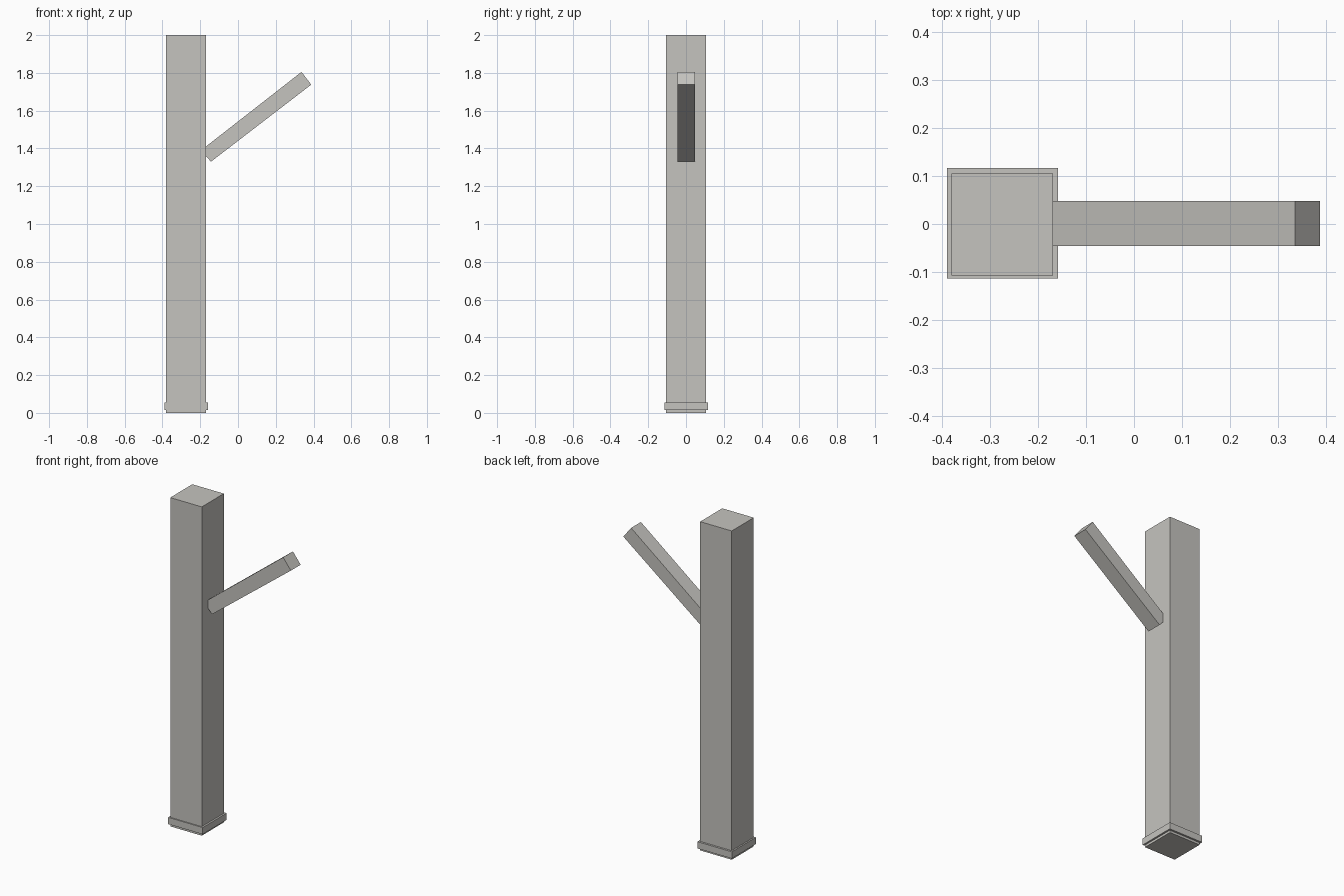
import bpy

cube = bpy.data.objects.get("Cube")
if cube:
    bpy.data.objects.remove(cube, do_unlink=True)

# Single weathered grey
grey = bpy.data.materials.new("weathered_grey")
grey.use_nodes = True
colour = (0.56, 0.55, 0.52, 1)
grey.diffuse_color = colour
grey.node_tree.nodes["Principled BSDF"].inputs["Base Color"].default_value = colour


def extrude_y(name, profile, y0, y1):
    """Solid with an x-z profile, running from y0 to y1."""
    n = len(profile)
    verts = [(x, y, z) for y in (y0, y1) for x, z in profile]
    faces = [tuple(range(n)), tuple(reversed(range(n, 2 * n)))]
    faces += [((i + 1) % n, i, n + i, n + (i + 1) % n) for i in range(n)]
    mesh = bpy.data.meshes.new(name)
    mesh.from_pydata(verts, [], faces)
    mesh.materials.append(grey)
    obj = bpy.data.objects.new(name, mesh)
    bpy.context.collection.objects.link(obj)
    return obj


def block(name, x0, x1, y0, y1, z0, z1):
    return extrude_y(name, [(x0, z0), (x1, z0), (x1, z1), (x0, z1)], y0, y1)


# Square upright post with a collar just above its foot
block("post", -0.381, -0.169, -0.107, 0.105, 0, 2)
block("base_collar", -0.39, -0.158, -0.114, 0.117, 0.014, 0.055)

# Slanted arm, cut flush where it meets the post
arm = [(-0.17, 1.36), (-0.143, 1.33), (0.388, 1.738), (0.336, 1.805), (-0.17, 1.41)]
extrude_y("slanted_arm", arm, -0.046, 0.048)
